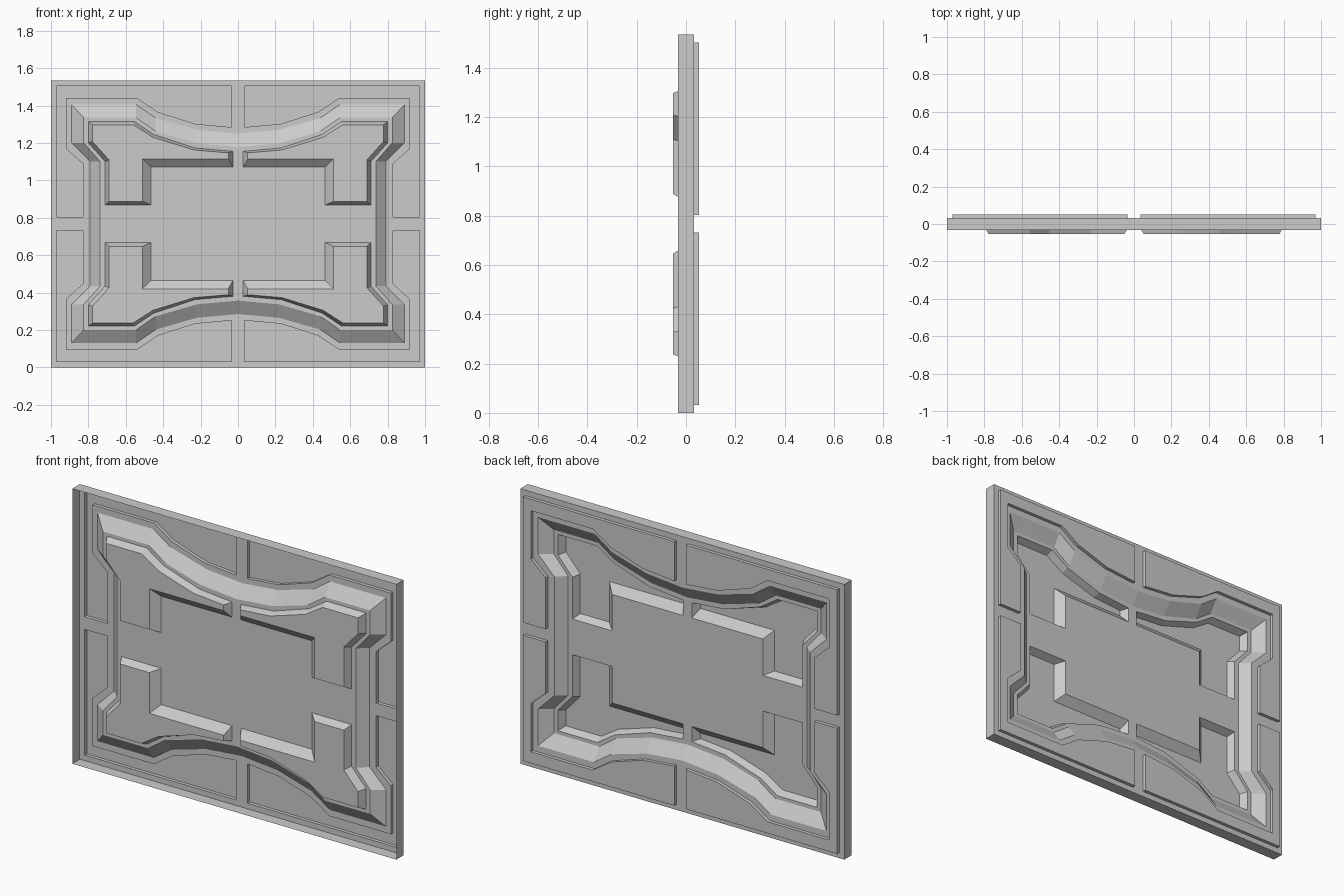
import bpy, bmesh

if "Cube" in bpy.data.objects:
    bpy.data.objects.remove(bpy.data.objects["Cube"])

MID = 0.7675            # height of the horizontal symmetry line
BACK, FRONT = 0.033, -0.033
PLATE, CENTRE, BRACKET = 0.052, -0.013, -0.053

# Upper-right quarter outlines as (x, z)
RIM = [(0, 1.535), (1, 1.535), (1, MID)]
CORNER = [(0.035, 1.284), (0.23, 1.302), (0.43, 1.366), (0.54, 1.44), (0.92, 1.44),
          (0.92, 1.17), (0.83, 1.09), (0.83, 0.803), (0.97, 0.803), (0.97, 1.504), (0.035, 1.504)]
SLOPE_OUT = [(0, 1.25), (0.22, 1.27), (0.44, 1.333), (0.545, 1.405), (0.89, 1.405),
             (0.89, 1.2), (0.79, 1.1), (0.79, MID)]
SLOPE_IN = [(0, 1.178), (0.22, 1.198), (0.44, 1.262), (0.545, 1.335), (0.825, 1.335),
            (0.825, 1.2), (0.737, 1.1), (0.737, MID)]
BR_BASE = [(0.027, 1.155), (0.23, 1.173), (0.45, 1.245), (0.555, 1.315), (0.80, 1.315),
           (0.80, 1.2), (0.71, 1.1), (0.71, 0.867), (0.465, 0.867), (0.465, 1.07), (0.027, 1.07)]
BR_TOP = [(0.052, 1.147), (0.235, 1.162), (0.455, 1.23), (0.56, 1.297), (0.778, 1.297),
          (0.778, 1.208), (0.69, 1.11), (0.69, 0.888), (0.51, 0.888), (0.51, 1.115), (0.052, 1.115)]


def points(bm, outline, y):
    return [bm.verts.new((x, y, z - MID)) for x, z in outline]


def strip(bm, a, ya, b, yb, closed=False):
    """Quads joining two matching outlines."""
    va, vb = points(bm, a, ya), points(bm, b, yb)
    n = len(a)
    for i in range(n if closed else n - 1):
        j = (i + 1) % n
        bm.faces.new((va[i], va[j], vb[j], vb[i]))


def sheet(bm, outline, y, hole=None):
    """Flat sheet, optionally with a hole."""
    edges = []
    for loop in filter(None, (outline, hole)):
        v = points(bm, loop, y)
        edges += [bm.edges.new((v[i - 1], v[i])) for i in range(len(v))]
    bmesh.ops.triangle_fill(bm, use_beauty=True, use_dissolve=False, edges=edges, normal=(0, 1, 0))


def finish(name, bm):
    """Weld, face the back side, mirror into four quarters."""
    bmesh.ops.remove_doubles(bm, verts=bm.verts, dist=1e-5)
    bm.normal_update()
    for f in bm.faces:
        if f.normal.y < -1e-4:
            f.normal_flip()
    mesh = bpy.data.meshes.new(name)
    bm.to_mesh(mesh)
    bm.free()
    ob = bpy.data.objects.new(name, mesh)
    ob.location.z = MID
    bpy.context.collection.objects.link(ob)
    m = ob.modifiers.new("quarters", 'MIRROR')
    m.use_axis = (True, False, True)
    m.merge_threshold = 1e-4


# Outer rim, open at the front
bm = bmesh.new()
strip(bm, RIM, FRONT, RIM, BACK)
finish("outer_rim", bm)

# Flat frame with openings for the corner plates
bm = bmesh.new()
sheet(bm, RIM + SLOPE_OUT[::-1], BACK, CORNER)
finish("frame_sheet", bm)

# Plates raised on the back
bm = bmesh.new()
strip(bm, CORNER, BACK, CORNER, PLATE, True)
sheet(bm, CORNER, PLATE)
finish("corner_plates", bm)

# Sloped moulding around the centre
bm = bmesh.new()
strip(bm, SLOPE_OUT, BACK, SLOPE_IN, CENTRE)
finish("sloped_moulding", bm)

# Centre panel with openings for the brackets
bm = bmesh.new()
sheet(bm, SLOPE_IN + [(0, MID)], CENTRE, BR_BASE)
finish("centre_panel", bm)

# Bevelled brackets pressed towards the front
bm = bmesh.new()
strip(bm, BR_BASE, CENTRE, BR_TOP, BRACKET, True)
sheet(bm, BR_TOP, BRACKET)
finish("bevelled_brackets", bm)
